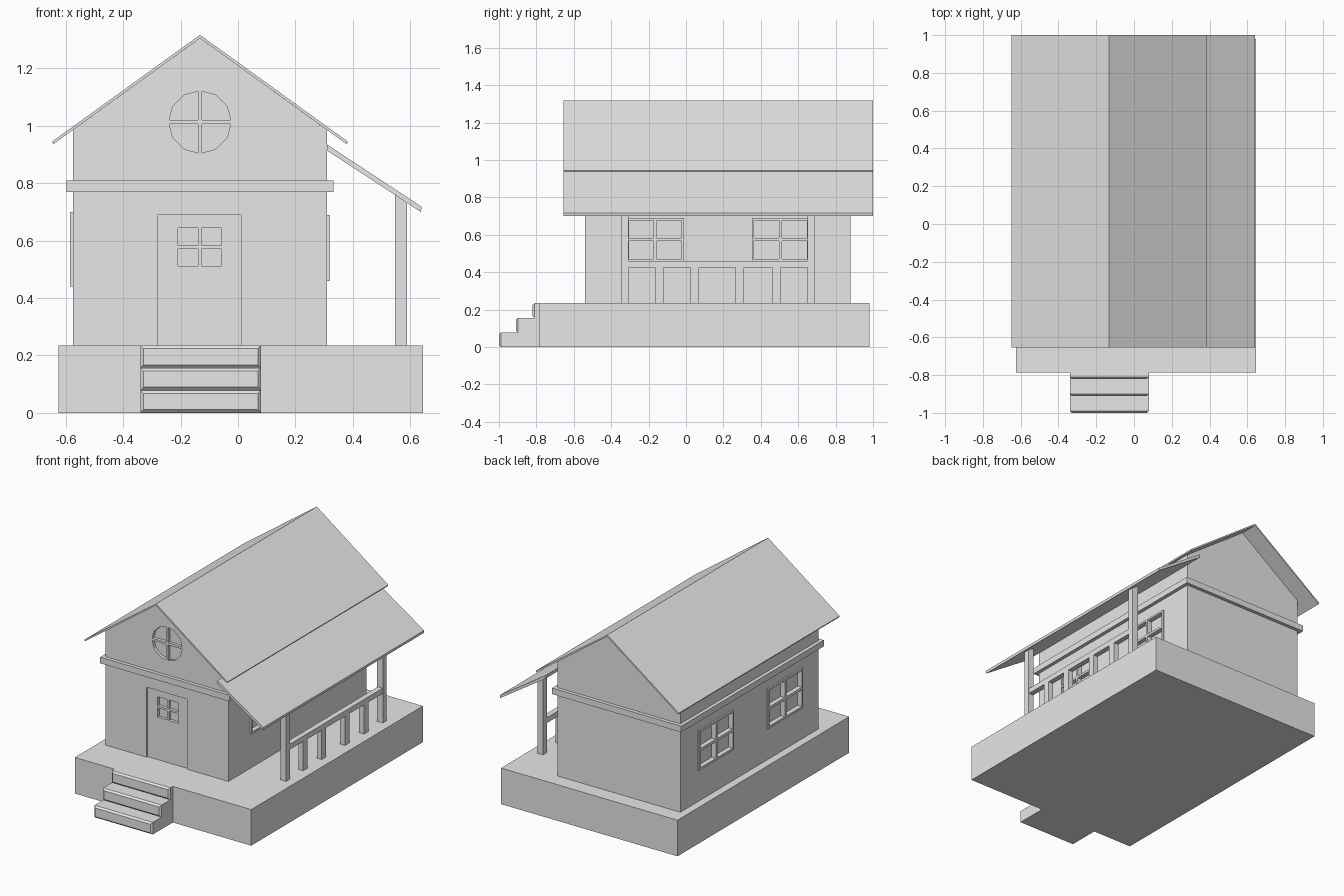
import bpy, bmesh, math

if "Cube" in bpy.data.objects:
    bpy.data.objects.remove(bpy.data.objects["Cube"])

grey = bpy.data.materials.new("plain_grey")
grey.use_nodes = True
grey.diffuse_color = (0.8, 0.8, 0.8, 1)
grey.node_tree.nodes["Principled BSDF"].inputs["Base Color"].default_value = (0.8, 0.8, 0.8, 1)


def prism(bm, outline, axis, lo, hi):
    """Extrude an outline of (across, z) points along the x or y axis."""
    def place(u, z, n):
        return (u, n, z) if axis == "y" else (n, u, z)
    rings = [[bm.verts.new(place(u, z, n)) for u, z in outline] for n in (lo, hi)]
    bm.faces.new(rings[0])
    bm.faces.new(rings[1])
    for i in range(len(outline)):
        j = (i + 1) % len(outline)
        bm.faces.new((rings[0][i], rings[0][j], rings[1][j], rings[1][i]))


def rect(u0, u1, z0, z1):
    return [(u0, z0), (u1, z0), (u1, z1), (u0, z1)]


def disc(u, z, radius, sides=12):
    steps = [2 * math.pi * i / sides for i in range(sides)]
    return [(u + radius * math.cos(a), z + radius * math.sin(a)) for a in steps]


def build(name, pieces):
    """Make an object from pieces of (outline, axis, lo, hi)."""
    bm = bmesh.new()
    for piece in pieces:
        prism(bm, *piece)
    bmesh.ops.recalc_face_normals(bm, faces=bm.faces)
    mesh = bpy.data.meshes.new(name)
    bm.to_mesh(mesh)
    bm.free()
    obj = bpy.data.objects.new(name, mesh)
    bpy.context.collection.objects.link(obj)
    mesh.materials.append(grey)
    return obj


def cut(target, outline, axis, lo, hi):
    """Cut a recess and remove the cutter afterwards."""
    cutter = build("cutter", [(outline, axis, lo, hi)])
    cutter.hide_render = True
    mod = target.modifiers.new("recess", "BOOLEAN")
    mod.operation = "DIFFERENCE"
    mod.solver = "EXACT"
    mod.object = cutter
    bpy.context.view_layer.objects.active = target
    bpy.ops.object.modifier_apply(modifier=mod.name)
    bpy.data.objects.remove(cutter)


def span(face, sign, inward, outward):
    return sorted((face - sign * inward, face + sign * outward))


# Main sizes
FLOOR, MID, SLOPE = 0.235, -0.1325, 0.722
LEFT, RIGHT, FRONT, BACK = -0.575, 0.31, -0.54, 0.88
ROOF_FRONT, ROOF_BACK = -0.655, 1.0
RIDGE, THICK = 1.317, 0.012
DEPTH = 0.02

# Foundation
build("foundation", [(rect(-0.625, 0.645, 0, FLOOR), "y", -0.785, 0.98)])

# Front steps with chamfered front edges
for i in range(3):
    front = -1 + 0.09 * i
    step = build(f"step_{i + 1}", [(rect(-0.34, 0.08, FLOOR / 3 * i, FLOOR / 3 * (i + 1)), "y", front, -0.77)])
    bm = bmesh.new()
    bm.from_mesh(step.data)
    edges = [e for e in bm.edges if all(v.co.y < front + 0.001 for v in e.verts)]
    bmesh.ops.bevel(bm, geom=edges, offset=0.011, segments=1, affect="EDGES")
    bm.to_mesh(step.data)
    bm.free()

# House walls with gables
eave = RIDGE - THICK - SLOPE * (RIGHT - MID)
walls = build("walls", [([(LEFT, FLOOR), (RIGHT, FLOOR), (RIGHT, eave),
                          (MID, RIDGE - THICK), (LEFT, eave)], "y", FRONT, BACK)])

# Recessed door
cut(walls, rect(-0.28, 0.01, FLOOR, 0.69), "y", FRONT - 0.05, FRONT + 0.01)


def window(name, axis, face, sign, u0, u1, z0, z1, outward, border, bar):
    """Recess with a rectangular frame and crossed bars."""
    cut(walls, rect(u0, u1, z0, z1), axis, *span(face, sign, DEPTH, 0.05))
    near = span(face, sign, DEPTH, outward)
    um, zm = (u0 + u1) / 2, (z0 + z1) / 2
    bars = [rect(u0, u0 + border, z0, z1), rect(u1 - border, u1, z0, z1),
            rect(u0 + border, u1 - border, z0, z0 + border),
            rect(u0 + border, u1 - border, z1 - border, z1),
            rect(um - bar / 2, um + bar / 2, z0 + border, z1 - border),
            rect(u0 + border, um - bar / 2, zm - bar / 2, zm + bar / 2),
            rect(um + bar / 2, u1 - border, zm - bar / 2, zm + bar / 2)]
    build(name, [(b, axis, *near) for b in bars])


# Door window and side windows
window("door_window", "y", FRONT + 0.01, -1, -0.215, -0.052, 0.505, 0.65, 0, 0.006, 0.012)
for label, mid_y in (("front", -0.165), ("back", 0.505)):
    window(f"porch_window_{label}", "x", RIGHT, 1, mid_y - 0.153, mid_y + 0.153,
           0.46, 0.69, 0.01, 0.012, 0.015)
for label, mid_y in (("front", -0.19), ("back", 0.52)):
    window(f"side_window_{label}", "x", LEFT, -1, mid_y - 0.18, mid_y + 0.18,
           0.44, 0.70, 0.01, 0.014, 0.018)

# Round gable window
ROUND_Z, OUTER, INNER, HALF = 1.013, 0.117, 0.109, 0.007
cut(walls, disc(MID, ROUND_Z, OUTER), "y", *span(FRONT, -1, DEPTH, 0.05))
near = span(FRONT, -1, DEPTH, 0)
out, inn = disc(MID, ROUND_Z, OUTER), disc(MID, ROUND_Z, INNER)
pieces = [([out[i - 1], out[i], inn[i], inn[i - 1]], "y", *near) for i in range(len(out))]
pieces += [(rect(MID - HALF, MID + HALF, ROUND_Z - INNER, ROUND_Z + INNER), "y", *near),
           (rect(MID - INNER, MID - HALF, ROUND_Z - HALF, ROUND_Z + HALF), "y", *near),
           (rect(MID + HALF, MID + INNER, ROUND_Z - HALF, ROUND_Z + HALF), "y", *near)]
build("round_window", pieces)

# Trim band around the walls
build("trim_band", [(rect(LEFT - 0.023, RIGHT + 0.023, 0.77, 0.81), "y", FRONT - 0.023, BACK + 0.023)])

# Main gable roof
REACH = 0.515
low = RIDGE - SLOPE * REACH
build("main_roof", [([(MID - REACH, low), (MID, RIDGE), (MID + REACH, low),
                      (MID + REACH - 0.004, low - 0.009), (MID, RIDGE - THICK),
                      (MID - REACH + 0.004, low - 0.009)], "y", ROOF_FRONT, ROOF_BACK)])

# Porch roof
build("porch_roof", [([(RIGHT, 0.935), (0.64, 0.718), (0.637, 0.70), (RIGHT, 0.914)],
                      "y", ROOF_FRONT, ROOF_BACK)])

# Porch posts, rail and balusters
for label, y in (("front", -0.345), ("back", 0.65)):
    build(f"porch_post_{label}", [([(0.547, FLOOR), (0.588, FLOOR), (0.588, 0.735), (0.547, 0.762)],
                                   "y", y, y + 0.038)])
build("porch_rail", [(rect(0.55, 0.585, 0.425, 0.46), "y", -0.31, 0.652)])
build("balusters", [(rect(0.55, 0.585, FLOOR, 0.427), "y", y, y + 0.045)
                    for y in (-0.165, 0.025, 0.265, 0.46)])
